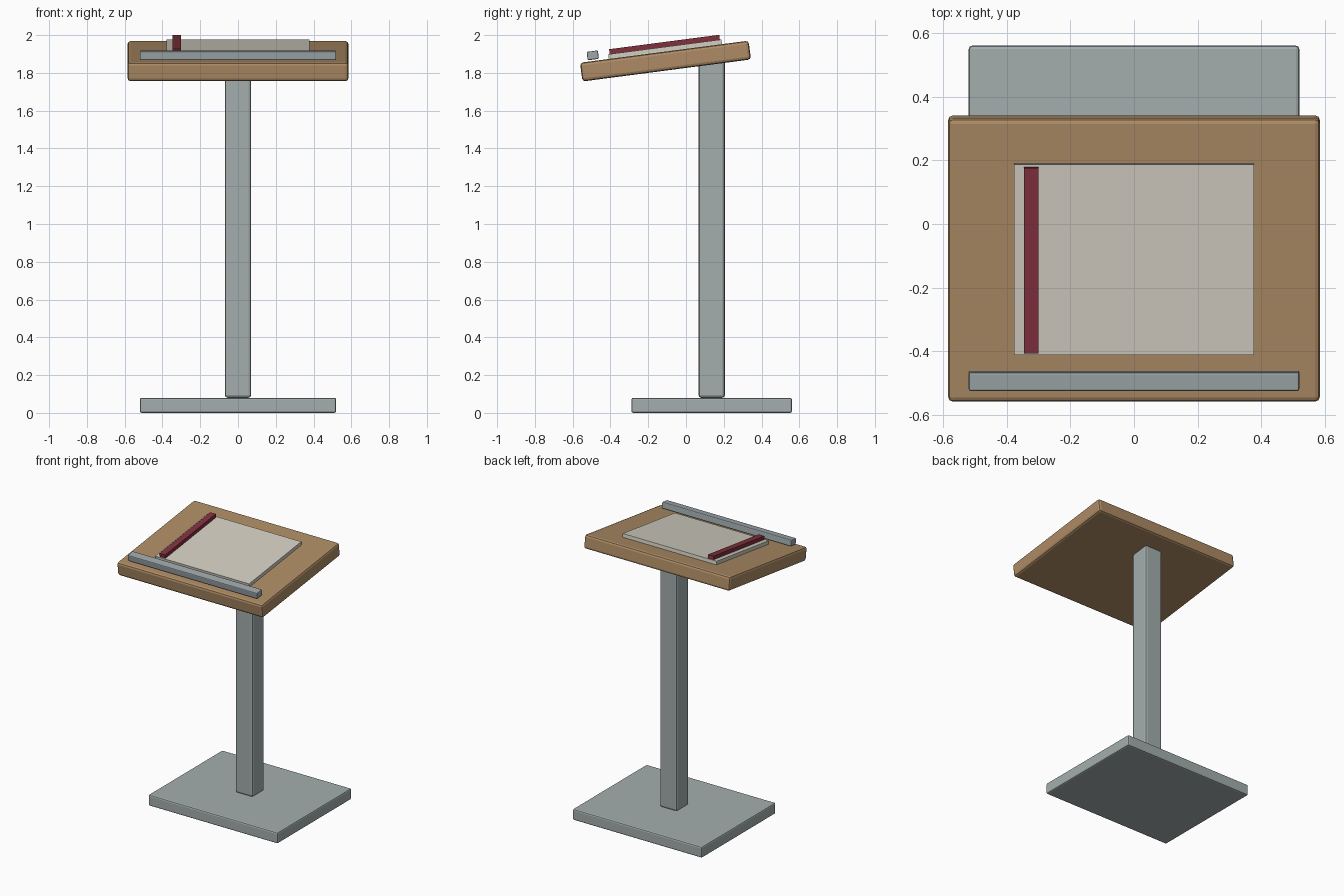
import bpy
import bmesh
from mathutils import Matrix, Vector

cube = bpy.data.objects.get("Cube")
if cube:
    bpy.data.objects.remove(cube, do_unlink=True)


def material(name, rgb):
    mat = bpy.data.materials.new(name)
    mat.use_nodes = True
    colour = (*rgb, 1.0)
    mat.diffuse_color = colour
    mat.node_tree.nodes["Principled BSDF"].inputs["Base Color"].default_value = colour
    return mat


wood = material("warm wood", (0.42, 0.26, 0.13))
metal = material("grey metal", (0.37, 0.42, 0.42))
ledge_metal = material("blue grey metal", (0.34, 0.39, 0.41))
paper = material("cream paper", (0.65, 0.62, 0.54))
red = material("dark red", (0.22, 0.03, 0.047))


def box(name, size, centre, mat, bevel=0.0, frame=Matrix()):
    """Box of a given size, placed in a frame, with optional rounded edges."""
    bm = bmesh.new()
    bmesh.ops.create_cube(bm, size=1.0)
    bmesh.ops.scale(bm, vec=Vector(size), verts=bm.verts)
    mesh = bpy.data.meshes.new(name)
    bm.to_mesh(mesh)
    bm.free()
    mesh.materials.append(mat)
    obj = bpy.data.objects.new(name, mesh)
    bpy.context.collection.objects.link(obj)
    obj.matrix_world = frame @ Matrix.Translation(centre)
    if bevel:
        mod = obj.modifiers.new("rounded edges", "BEVEL")
        mod.width = bevel
        mod.segments = 2
    return obj


# Stand: floor plate and upright post
STAND_Y = 0.136
box("base_plate", (1.04, 0.85, 0.08), (0, STAND_Y, 0.04), metal, 0.01)
box("post", (0.14, 0.14, 1.79), (0, STAND_Y, 0.975), metal, 0.015)

# Sloping top: everything on it shares one tilted frame
THICK = 0.1
tilt = Matrix.Translation((0, -0.1085, 1.8625)) @ Matrix.Rotation(0.13, 4, "X")
box("desk_top", (1.17, 0.9, THICK), (0, 0, 0), wood, 0.016, tilt)

# Sheaf of paper, bookmark strip and the book-stop ledge
top = THICK / 2
PAPER_H = 0.025
STRIP_H = 0.026
box("paper", (0.755, 0.604, PAPER_H), (0, 0.006, top + PAPER_H / 2), paper, 0, tilt)
box("bookmark", (0.045, 0.588, STRIP_H), (-0.323, 0.006, top + PAPER_H + STRIP_H / 2),
    red, 0, tilt)
box("book_stop", (1.04, 0.06, 0.045), (0, -0.378, top + 0.03), ledge_metal, 0.006, tilt)
